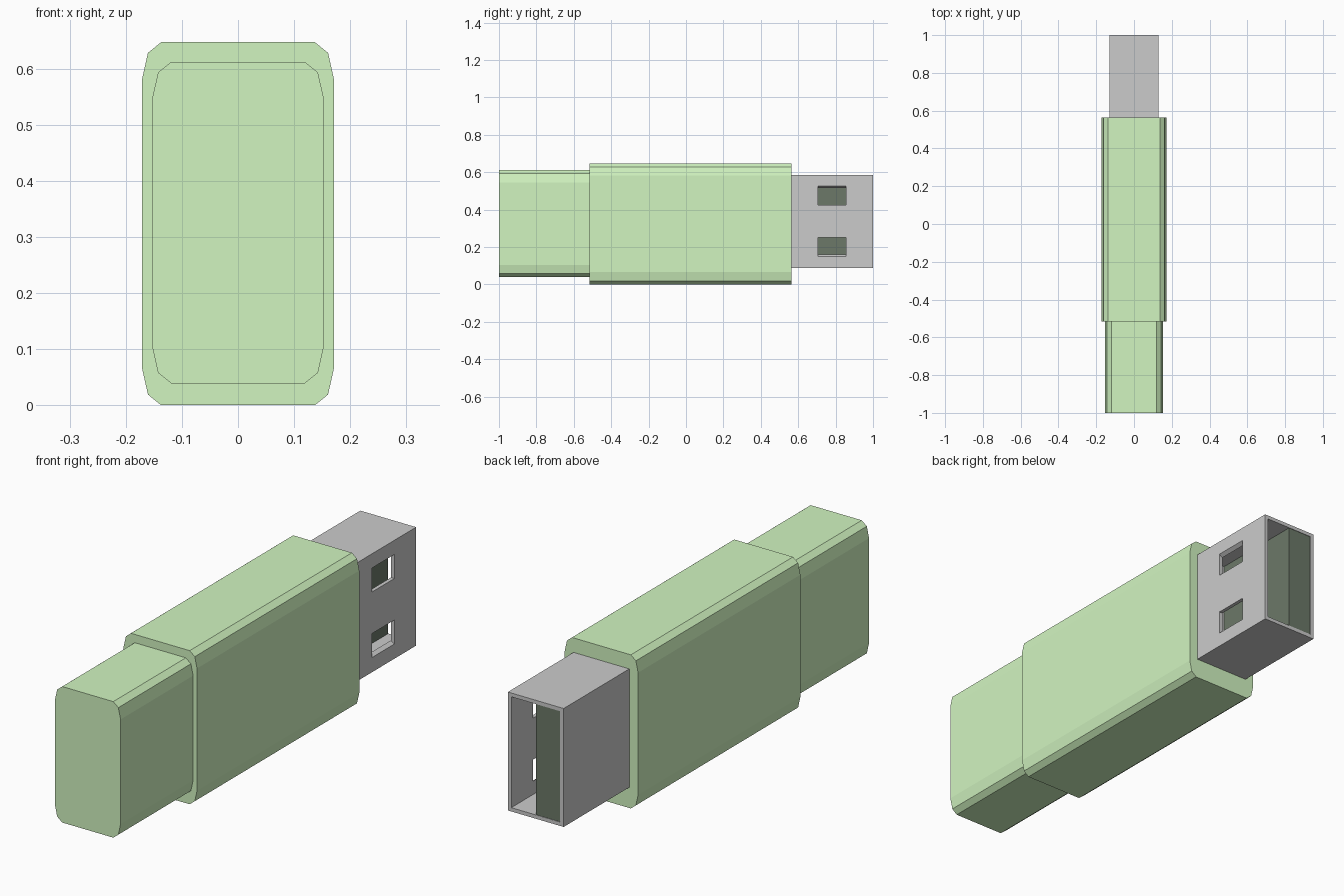
import bpy, bmesh

if "Cube" in bpy.data.objects:
    bpy.data.objects.remove(bpy.data.objects["Cube"])


def material(name, rgb):
    m = bpy.data.materials.new(name)
    m.diffuse_color = (*rgb, 1)
    m.use_nodes = True
    m.node_tree.nodes["Principled BSDF"].inputs["Base Color"].default_value = m.diffuse_color
    return m


def prism(name, profile, y0, y1, mat=None):
    """Extrude an (x, z) outline along y."""
    bm = bmesh.new()
    face = bm.faces.new([bm.verts.new((x, y0, z)) for x, z in profile])
    ext = bmesh.ops.extrude_face_region(bm, geom=[face])["geom"]
    bmesh.ops.translate(bm, vec=(0, y1 - y0, 0),
                        verts=[v for v in ext if isinstance(v, bmesh.types.BMVert)])
    bmesh.ops.recalc_face_normals(bm, faces=bm.faces)
    me = bpy.data.meshes.new(name)
    bm.to_mesh(me)
    bm.free()
    ob = bpy.data.objects.new(name, me)
    bpy.context.collection.objects.link(ob)
    if mat:
        me.materials.append(mat)
    return ob


def rect(x0, x1, z0, z1):
    return [(x0, z0), (x1, z0), (x1, z1), (x0, z1)]


def soft_rect(w, z0, z1):
    """Rectangle with two-step cut corners; half width w."""
    corner = [(w, 0.066), (w - 0.0105, 0.019), (w - 0.034, 0)]
    right = [(x, z0 + d) for x, d in reversed(corner)] + [(x, z1 - d) for x, d in corner]
    return right + [(-x, z) for x, z in reversed(right)]


green = material("green_plastic", (0.64, 0.91, 0.53))
dark = material("dark_plastic", (0.15, 0.19, 0.14))

# Main body and narrower rear end
prism("main_body", soft_rect(0.171, 0, 0.647), -0.517, 0.563, green)
prism("rear_end", soft_rect(0.153, 0.039, 0.612), -1, -0.517, green)

# Metal connector shell: box with its open end inset and pushed inward
X, Z0, Z1, T = 0.13, 0.087, 0.586, 0.016
shell = prism("connector_shell", rect(-X, X, Z0, Z1), 0.563, 1)
cavity = prism("cavity_cutter", rect(-X + T, X - T, Z0 + T, Z1 - T), 0.58, 1.1)

# Two windows on one side, each with a sloping outer edge
upper = [(0.08, 0.425), (0.16, 0.425), (0.16, 0.533), (X, 0.526), (X - T, 0.515), (0.08, 0.515)]
mid = Z0 + Z1
windows = [prism("upper_window_cutter", upper, 0.705, 0.855),
           prism("lower_window_cutter", [(x, mid - z - 0.023 + 0.05 * 0.5) for x, z in upper],
                 0.705, 0.855)]
for cutter in [cavity] + windows:
    mod = shell.modifiers.new(cutter.name, "BOOLEAN")
    mod.operation = "DIFFERENCE"
    mod.solver = "EXACT"
    mod.object = cutter
    cutter.hide_render = True
    cutter.hide_set(True)

# Contact block filling half of the connector opening
prism("contact_block", rect(-X + T - 0.002, 0, Z0 + T - 0.002, Z1 - T + 0.002), 0.575, 0.998, dark)
